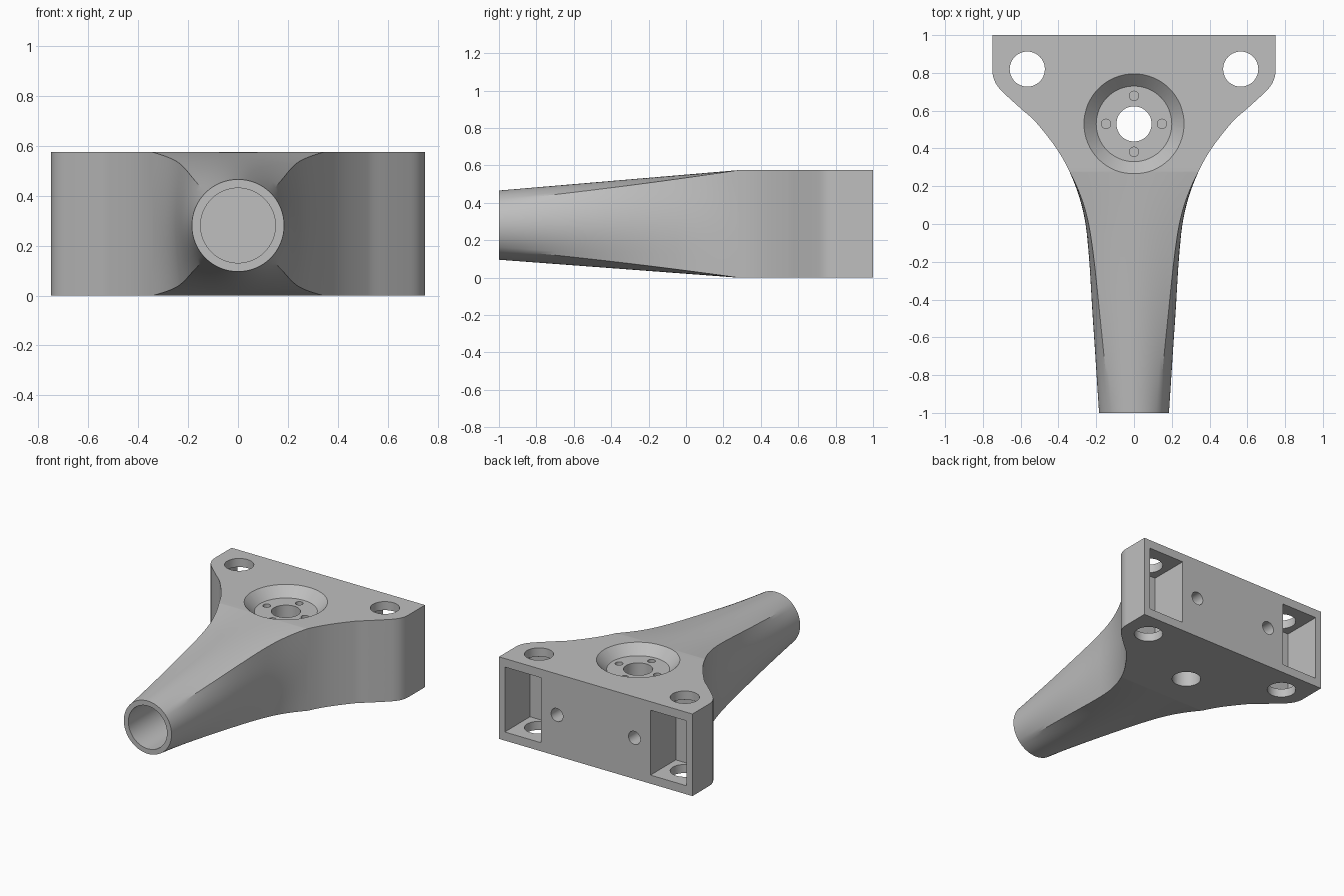
import bpy, bmesh, math
from mathutils import Matrix, Vector

old = bpy.data.objects.get("Cube")
if old:
    bpy.data.objects.remove(old, do_unlink=True)

HEIGHT = 0.575
SHOULDER = 0.28      # y where the arm has become a full rectangular block
SEGMENTS = 64

grey = bpy.data.materials.new("plain grey")
grey.use_nodes = True
colour = (0.52, 0.52, 0.52, 1)
grey.diffuse_color = colour
grey.node_tree.nodes["Principled BSDF"].inputs["Base Color"].default_value = colour

# Half width of the bracket along y
OUTLINE = [(-1, 0.185), (-0.5, 0.218), (-0.05, 0.25), (0.15, 0.292), (0.355, 0.382),
           (0.54, 0.52), (0.61, 0.598), (0.677, 0.672), (0.72, 0.715), (0.76, 0.739),
           (0.81, 0.75), (0.9, 0.75), (1, 0.75)]


def sample_outline(points, steps):
    """Smooth cubic through the outline points."""
    last = len(points) - 1

    def slope(i):
        a, b = points[max(i - 1, 0)], points[min(i + 1, last)]
        return (b[1] - a[1]) / (b[0] - a[0])

    result = []
    for i in range(last):
        (y0, w0), (y1, w1) = points[i], points[i + 1]
        d = y1 - y0
        for k in range(steps):
            t = k / steps
            w = ((2 * t**3 - 3 * t**2 + 1) * w0 + (t**3 - 2 * t**2 + t) * d * slope(i)
                 + (3 * t**2 - 2 * t**3) * w1 + (t**3 - t**2) * d * slope(i + 1))
            result.append((y0 + d * t, min(w, 0.75)))
    return result + [points[-1]]


def finish(name, bm):
    bmesh.ops.recalc_face_normals(bm, faces=bm.faces)
    mesh = bpy.data.meshes.new(name)
    bm.to_mesh(mesh)
    bm.free()
    mesh.materials.append(grey)
    obj = bpy.data.objects.new(name, mesh)
    bpy.context.collection.objects.link(obj)
    return obj


# Body: loft from a round arm end to a rectangular block
sections = sample_outline(OUTLINE, 5)
sections.append((SHOULDER, 0.343))
sections.sort()
bm = bmesh.new()
rings = []
for y, width in sections:
    t = min(1, (y + 1) / (SHOULDER + 1))
    half = 0.185 + (HEIGHT / 2 - 0.185) * t
    middle = 0.281 + (HEIGHT / 2 - 0.281) * t
    ring = []
    for k in range(SEGMENTS):
        angle = 2 * math.pi * k / SEGMENTS
        c, s = math.cos(angle), math.sin(angle)
        grow = 1 - t + t / max(abs(c), abs(s))
        ring.append(bm.verts.new((c * grow * width, y, middle + s * grow * half)))
    rings.append(ring)
for a, b in zip(rings, rings[1:]):
    for k in range(SEGMENTS):
        n = (k + 1) % SEGMENTS
        bm.faces.new((a[k], a[n], b[n], b[k]))
bm.faces.new(rings[0])
bm.faces.new(rings[-1])
body = finish("bracket_body", bm)


def round_cutter(name, start, end, r1, r2=None, sides=48):
    """Cylinder or cone between two points."""
    start, end = Vector(start), Vector(end)
    axis = end - start
    place = Matrix.Translation((start + end) / 2) @ axis.to_track_quat("Z", "Y").to_matrix().to_4x4()
    bm = bmesh.new()
    bmesh.ops.create_cone(bm, cap_ends=True, segments=sides, radius1=r1,
                          radius2=r1 if r2 is None else r2, depth=axis.length, matrix=place)
    return finish(name, bm)


def box_cutter(name, low, high):
    low, high = Vector(low), Vector(high)
    bm = bmesh.new()
    bmesh.ops.create_cube(bm, size=1, matrix=Matrix.Translation((low + high) / 2)
                          @ Matrix.Diagonal((*(high - low), 1)))
    return finish(name, bm)


# Arm bore, conical seat and centre hole
SEAT_Y, SEAT_Z = 0.53, 0.51
cutters = [
    round_cutter("arm_bore", (0, -1.1, 0.281), (0, -0.3, 0.281), 0.15, sides=64),
    round_cutter("seat_recess", (0, SEAT_Y, SEAT_Z), (0, SEAT_Y, SEAT_Z + 0.13), 0.2, 0.33, 64),
    round_cutter("centre_hole", (0, SEAT_Y, -0.1), (0, SEAT_Y, 0.7), 0.093),
]
# Four screw holes around the centre
for k in range(4):
    x = 0.148 * math.cos(k * math.pi / 2)
    y = SEAT_Y + 0.148 * math.sin(k * math.pi / 2)
    cutters.append(round_cutter("screw_hole", (x, y, 0.4), (x, y, 0.56), 0.025, sides=24))
# Mirrored corner holes, rear pockets and rear pin holes
for side in (-1, 1):
    x = 0.565 * side
    cutters.append(box_cutter("rear_pocket", (x - 0.14, 0.72, 0.06), (x + 0.14, 1.1, 0.515)))
    cutters.append(round_cutter("corner_hole", (x, 0.82, -0.1), (x, 0.82, 0.7), 0.093))
    cutters.append(round_cutter("rear_pin_hole", (0.3 * side, 0.75, HEIGHT / 2),
                                (0.3 * side, 1.1, HEIGHT / 2), 0.046, sides=32))

bpy.ops.object.select_all(action="DESELECT")
bpy.context.view_layer.objects.active = body
body.select_set(True)
for cutter in cutters:
    cutter.hide_render = True
    cut = body.modifiers.new(cutter.name, "BOOLEAN")
    cut.operation = "DIFFERENCE"
    cut.solver = "EXACT"
    cut.object = cutter
    bpy.ops.object.modifier_apply(modifier=cut.name)
    bpy.data.objects.remove(cutter, do_unlink=True)

# Smooth shading with crisp machined edges
bpy.ops.object.shade_smooth_by_angle(angle=math.radians(25))
weighted = body.modifiers.new("even shading", "WEIGHTED_NORMAL")
weighted.keep_sharp = True
